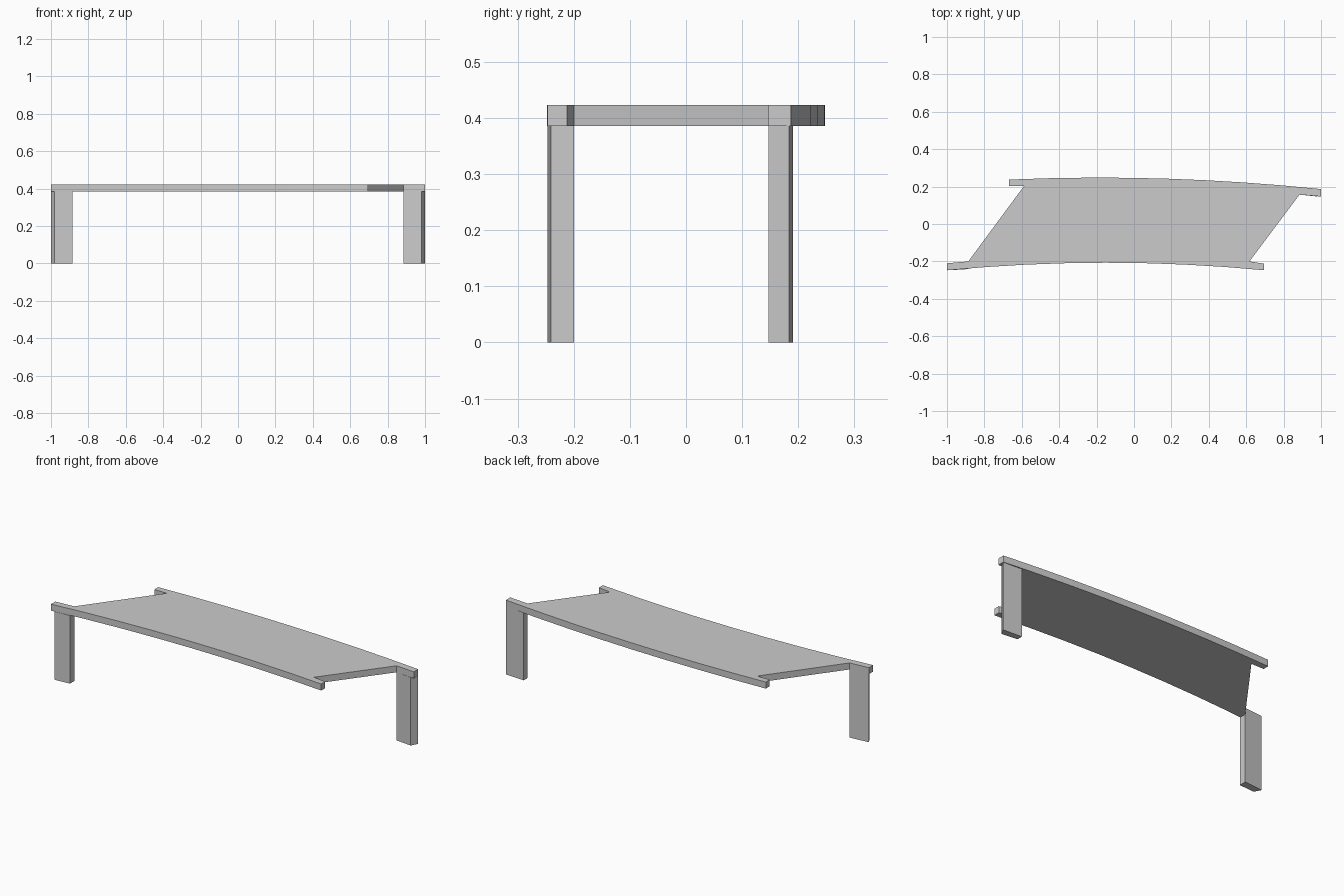
import bpy, bmesh

if "Cube" in bpy.data.objects:
    bpy.data.objects.remove(bpy.data.objects["Cube"])


def prism(name, outline, z0, z1):
    """Extrude a plan outline between two heights."""
    bm = bmesh.new()
    base = bm.faces.new([bm.verts.new((x, y, z0)) for x, y in outline])
    top = bmesh.ops.extrude_face_region(bm, geom=[base])
    verts = [v for v in top["geom"] if isinstance(v, bmesh.types.BMVert)]
    bmesh.ops.translate(bm, verts=verts, vec=(0, 0, z1 - z0))
    bmesh.ops.recalc_face_normals(bm, faces=bm.faces)
    mesh = bpy.data.meshes.new(name)
    bm.to_mesh(mesh)
    bm.free()
    obj = bpy.data.objects.new(name, mesh)
    bpy.context.collection.objects.link(obj)
    return obj


def bowed_edge(x0, x1, peak_x, peak_y, bend, n=8):
    """Points along a shallow arc in plan."""
    xs = [x0 + (x1 - x0) * i / n for i in range(n + 1)]
    return [(x, peak_y - bend * (x - peak_x) ** 2) for x in xs]


UNDERSIDE, TOP = 0.386, 0.423

# Curved slanted deck with protruding ends on both long edges
front = bowed_edge(-1.0, 0.695, -0.15, -0.207, 0.056)
back = bowed_edge(1.0, -0.667, -0.18, 0.248, 0.044)
right_end = [(0.695, -0.212), (0.617, -0.2), (0.885, 0.157), (1.0, 0.147)]
left_end = [(-0.667, 0.203), (-0.588, 0.203), (-0.886, -0.2), (-1.0, -0.21)]
prism("deck", front + right_end + back + left_end, UNDERSIDE, TOP)

# Flat legs at opposite corners, outer ends angled
prism("left_leg", [(-0.98, -0.247), (-0.886, -0.241), (-0.886, -0.2), (-1.0, -0.21)], 0, UNDERSIDE)
prism("right_leg", [(0.885, 0.157), (0.98, 0.147), (1.0, 0.184), (0.885, 0.191)], 0, UNDERSIDE)
